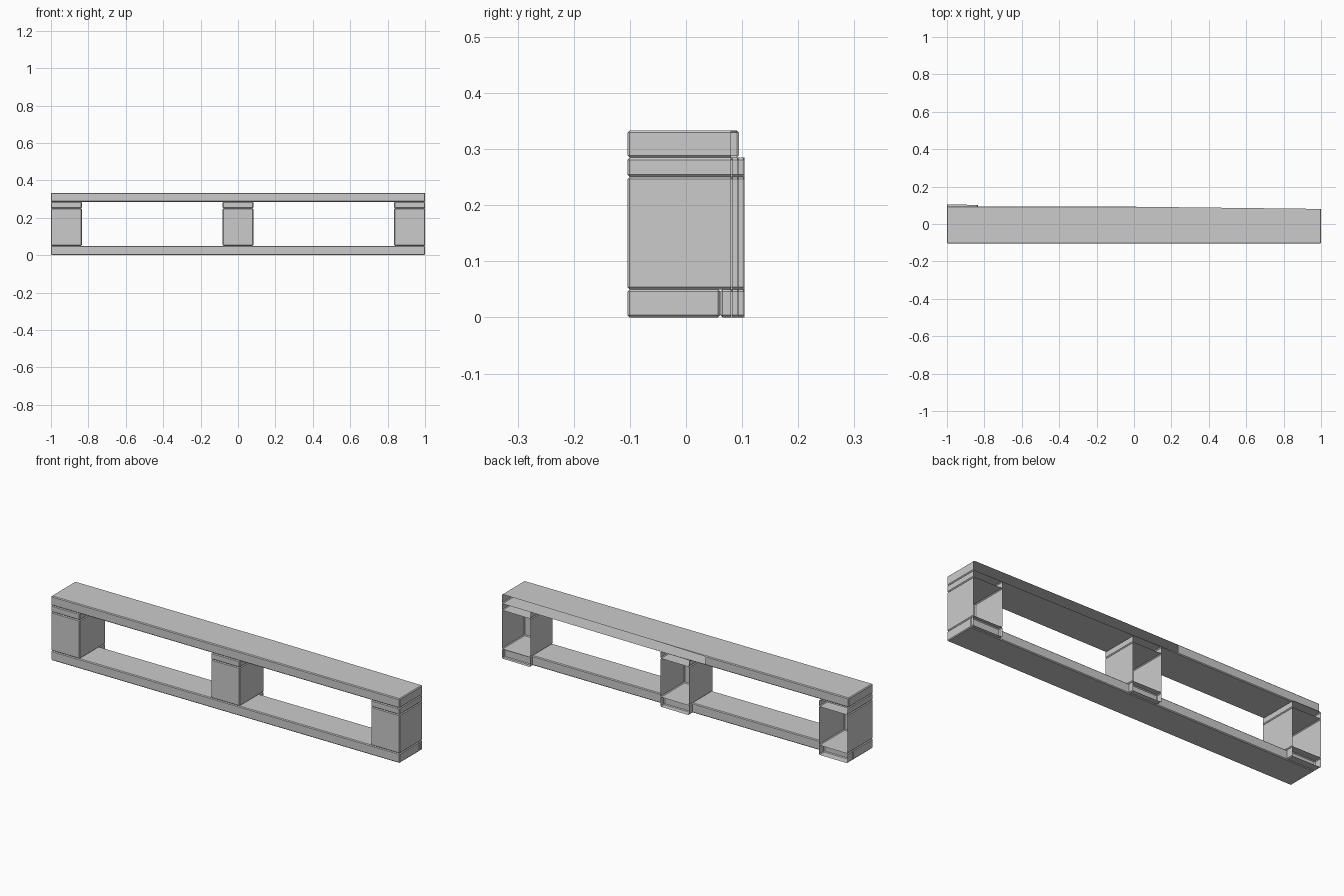
import bpy, bmesh
from mathutils import Vector

if "Cube" in bpy.data.objects:
    bpy.data.objects.remove(bpy.data.objects["Cube"])

FRONT, BEYOND, BEVEL = -0.1043, 0.2, 0.004
W = 0.165                                   # block and cross board width
CUT_POINT = Vector((0, 0.0924, 0))          # slightly slanted slice across the back
CUT_NORMAL = Vector((0.0118, 1, 0))


def timber(name, x0, x1, y0, y1, z0, z1):
    """Chamfered hollow timber, sliced open where it crosses the cut plane."""
    bm = bmesh.new()
    bmesh.ops.create_cube(bm, size=1)
    for v in bm.verts:
        v.co = Vector((x0 if v.co.x < 0 else x1,
                       y0 if v.co.y < 0 else y1,
                       z0 if v.co.z < 0 else z1))
    bmesh.ops.bevel(bm, geom=bm.edges[:], offset=BEVEL, segments=1,
                    affect='EDGES', profile=0.5)
    bmesh.ops.bisect_plane(bm, geom=bm.verts[:] + bm.edges[:] + bm.faces[:],
                           plane_co=CUT_POINT, plane_no=CUT_NORMAL,
                           clear_outer=True)
    mesh = bpy.data.meshes.new(name)
    bm.to_mesh(mesh)
    bm.free()
    bpy.context.collection.objects.link(bpy.data.objects.new(name, mesh))


# Long boards
timber("bottom_board", -1, 1, FRONT, 0.061, 0, 0.05)
timber("top_board", -1, 1, FRONT, 0.0945, 0.285, 0.3335)

# Three supports: bottom cross board behind the long board, block, upper cross board
for side, x in (("left", -1 + W / 2), ("middle", 0), ("right", 1 - W / 2)):
    a, b = x - W / 2, x + W / 2
    timber(side + "_bottom_cross_board", a, b, 0.061, BEYOND, 0, 0.05)
    timber(side + "_block", a, b, FRONT, BEYOND, 0.05, 0.2505)
    timber(side + "_upper_cross_board", a, b, FRONT, BEYOND, 0.2505, 0.285)
